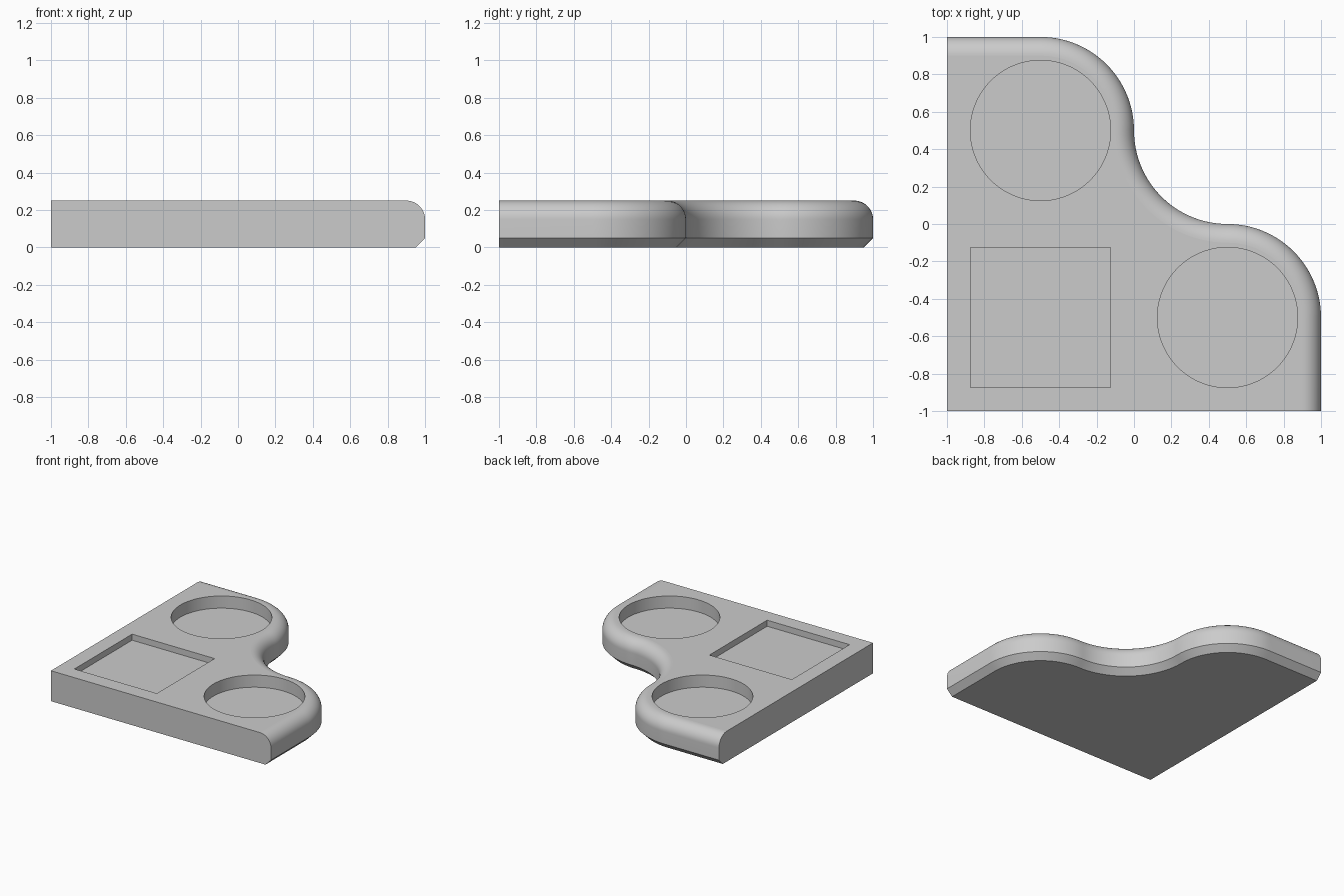
import bpy, bmesh, math

if "Cube" in bpy.data.objects:
    bpy.data.objects.remove(bpy.data.objects["Cube"])

H, FILLET, CHAMFER, SEG = 0.25, 0.10, 0.05, 32

grey = bpy.data.materials.new("light grey")
grey.diffuse_color = (0.6, 0.6, 0.6, 1)
grey.use_nodes = True
grey.node_tree.nodes["Principled BSDF"].inputs["Base Color"].default_value = grey.diffuse_color


def make_object(name, bm):
    bmesh.ops.recalc_face_normals(bm, faces=bm.faces)
    mesh = bpy.data.meshes.new(name)
    bm.to_mesh(mesh)
    bm.free()
    mesh.materials.append(grey)
    obj = bpy.data.objects.new(name, mesh)
    bpy.context.collection.objects.link(obj)
    return obj


def arc(cx, cy, r, a0, a1):
    angles = [math.radians(a0 + (a1 - a0) * i / SEG) for i in range(SEG + 1)]
    return [(cx + r * math.cos(a), cy + r * math.sin(a)) for a in angles]


def outline(d):
    """Plate outline with the wavy edge moved inward by d."""
    return ([(-1, -1), (-1, 1 - d)]
            + arc(-0.5, 0.5, 0.5 - d, 90, 0)
            + arc(0.5, 0.5, 0.5 + d, 180, 270)[1:]
            + arc(0.5, -0.5, 0.5 - d, 90, 0)[1:]
            + [(1 - d, -1)])


# Plate: stacked outlines, chamfered below and rounded above
profile = [(CHAMFER, 0), (0, CHAMFER)]
for i in range(13):
    a = math.pi / 2 * i / 12
    profile.append((FILLET * (1 - math.cos(a)), H - FILLET + FILLET * math.sin(a)))

bm = bmesh.new()
rings = [[bm.verts.new((x, y, z)) for x, y in outline(d)] for d, z in profile]
n = len(rings[0])
for low, high in zip(rings, rings[1:]):
    for i in range(1, n - 1):
        bm.faces.new((low[i], low[i + 1], high[i + 1], high[i]))
bm.faces.new(rings[0])
bm.faces.new(rings[-1])
# Flat left and front sides
bm.faces.new([r[1] for r in rings] + [rings[-1][0], rings[0][0]])
bm.faces.new([r[-1] for r in rings] + [rings[-1][0], rings[0][0]])
# Merge the unused middle corners out
bmesh.ops.delete(bm, geom=[v for v in bm.verts if not v.link_faces], context='VERTS')
plate = make_object("plate", bm)


# Pockets: two round, one square
def cutter(name, x, y, depth, sides, radius, turn=0):
    c = bmesh.new()
    rows = [[c.verts.new((x + radius * math.cos(turn + math.tau * i / sides),
                          y + radius * math.sin(turn + math.tau * i / sides), z))
             for i in range(sides)] for z in (H - depth, H + 0.1)]
    for i in range(sides):
        j = (i + 1) % sides
        c.faces.new((rows[0][i], rows[0][j], rows[1][j], rows[1][i]))
    c.faces.new(rows[0])
    c.faces.new(rows[1])
    return make_object(name, c)


cutters = [cutter("round_pocket_back", -0.5, 0.5, 0.10, 96, 0.375),
           cutter("round_pocket_right", 0.5, -0.5, 0.10, 96, 0.375),
           cutter("square_pocket", -0.5, -0.5, 0.05, 4, 0.375 * math.sqrt(2), math.pi / 4)]

bpy.context.view_layer.objects.active = plate
plate.select_set(True)
for c in cutters:
    mod = plate.modifiers.new(c.name, 'BOOLEAN')
    mod.operation, mod.object, mod.solver = 'DIFFERENCE', c, 'EXACT'
    bpy.ops.object.modifier_apply(modifier=mod.name)
    bpy.data.objects.remove(c)

# Smooth curves, flat horizontal faces
bpy.ops.object.shade_smooth_by_angle(angle=math.radians(30))
for f in plate.data.polygons:
    if abs(f.normal.z) > 0.9999:
        f.use_smooth = False
